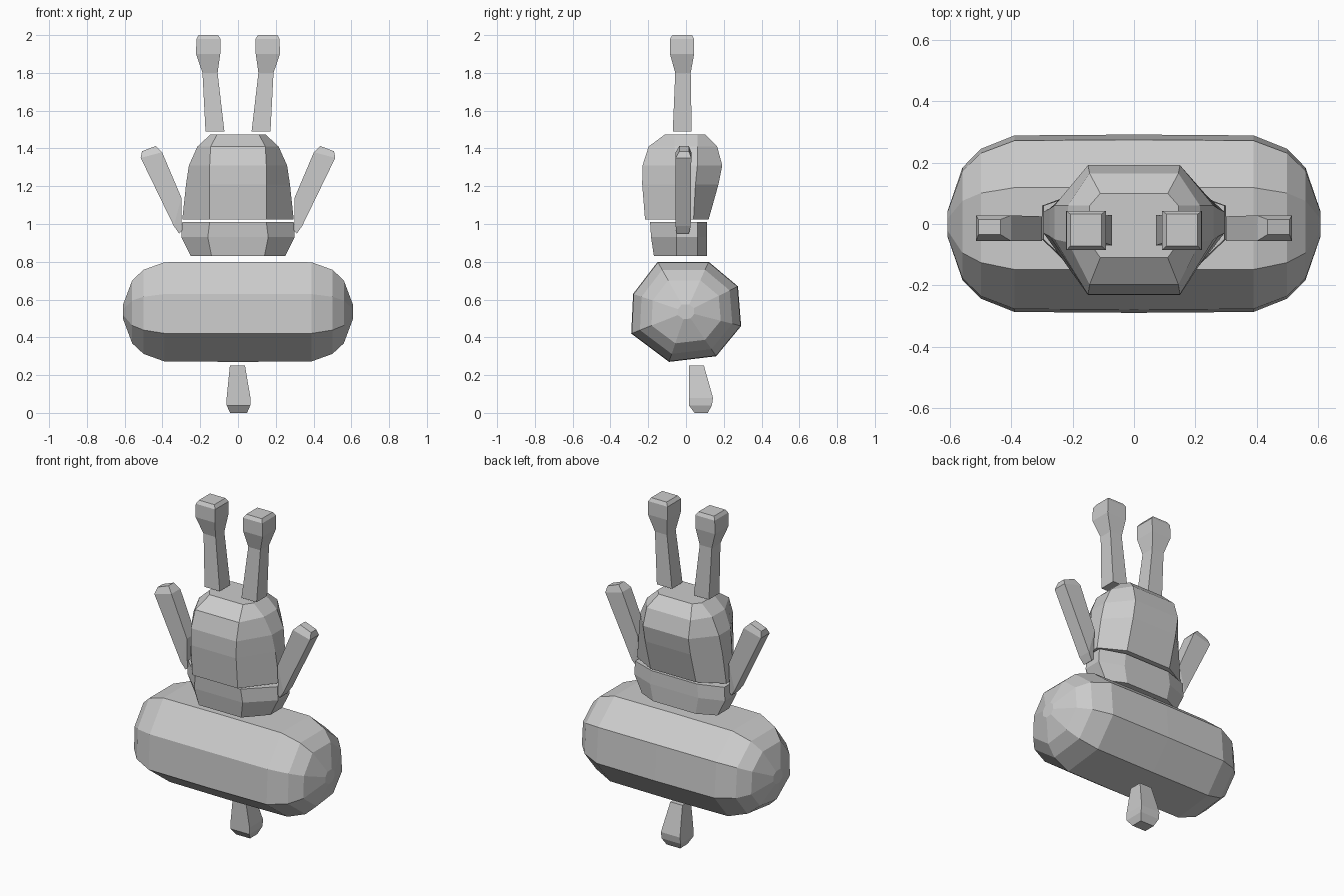
import bpy
import bmesh


def loft(name, rings):
    """Skin a stack of equal-length point rings and cap both ends."""
    bm = bmesh.new()
    loops = [[bm.verts.new(p) for p in ring] for ring in rings]
    n = len(loops[0])
    for a, b in zip(loops, loops[1:]):
        for i in range(n):
            j = (i + 1) % n
            bm.faces.new((a[i], a[j], b[j], b[i]))
    bm.faces.new(loops[0][::-1])
    bm.faces.new(loops[-1])
    bmesh.ops.recalc_face_normals(bm, faces=bm.faces)
    mesh = bpy.data.meshes.new(name)
    bm.to_mesh(mesh)
    bm.free()
    obj = bpy.data.objects.new(name, mesh)
    bpy.context.collection.objects.link(obj)
    return obj


def box_ring(z, x0, x1, y0, y1):
    return [(x0, y0, z), (x1, y0, z), (x1, y1, z), (x0, y1, z)]


def head_ring(z, w, flat, front, back, s0, s1):
    """Eight-sided head section: wide flats front and back, narrow sides."""
    return [(-flat, front, z), (flat, front, z), (w, s0, z), (w, s1, z),
            (flat, back, z), (-flat, back, z), (-w, s1, z), (-w, s0, z)]


def mirrored_pair(name, rings):
    for side, s in (("right", 1), ("left", -1)):
        loft(f"{side}_{name}", [[(s * x, y, z) for x, y, z in r] for r in rings])


# Barrel body lying along x with rounded ends
section = [(-0.15, 0.80), (0.12, 0.80), (0.275, 0.67), (0.292, 0.46),
           (0.16, 0.30), (-0.09, 0.27), (-0.29, 0.42), (-0.28, 0.63)]
half = [(0.39, 0.99), (0.50, 0.84), (0.56, 0.63), (0.608, 0.15)]
stations = [(-x, s) for x, s in reversed(half)] + [(0, 1)] + half
loft("body", [[(x, y * s, 0.535 + (z - 0.535) * s) for y, z in section]
              for x, s in stations])

# Lower jaw
loft("jaw", [head_ring(0.83, 0.25, 0.14, -0.17, 0.11, -0.05, 0.06),
             head_ring(0.93, 0.30, 0.16, -0.185, 0.112, -0.05, 0.06),
             head_ring(1.01, 0.295, 0.15, -0.19, 0.11, -0.05, 0.06)])

# Upper head
loft("head", [head_ring(1.025, 0.295, 0.15, -0.217, 0.12, -0.03, 0.04),
              head_ring(1.21, 0.275, 0.15, -0.232, 0.172, -0.04, 0.05),
              head_ring(1.31, 0.26, 0.15, -0.23, 0.192, -0.05, 0.06),
              head_ring(1.41, 0.215, 0.145, -0.198, 0.165, -0.06, 0.06),
              head_ring(1.475, 0.145, 0.11, -0.11, 0.10, -0.06, 0.06)])

# Antennae: tapered square stem with a square bulb
mirrored_pair("antenna", [box_ring(1.49, 0.072, 0.172, -0.07, 0.03),
                          box_ring(1.80, 0.108, 0.188, -0.057, 0.025),
                          box_ring(1.90, 0.094, 0.222, -0.085, 0.043),
                          box_ring(1.98, 0.092, 0.22, -0.085, 0.043),
                          box_ring(2.00, 0.106, 0.208, -0.072, 0.032)])

# Raised arms: each row is inner x,z, outer x,z and front/back y
arm = [(0.300, 0.96, 0.312, 0.95, -0.05, 0.015),
       (0.300, 1.14, 0.340, 0.99, -0.055, 0.025),
       (0.402, 1.38, 0.515, 1.35, -0.055, 0.028),
       (0.435, 1.413, 0.508, 1.385, -0.035, 0.015)]
mirrored_pair("arm", [[(xi, f, zi), (xo, f, zo), (xo, b, zo), (xi, b, zi)]
                      for xi, zi, xo, zo, f, b in arm])

# Single foot below the body
loft("foot", [box_ring(0.00, -0.042, 0.048, 0.045, 0.115),
              box_ring(0.04, -0.06, 0.065, 0.015, 0.137),
              box_ring(0.08, -0.06, 0.066, 0.015, 0.143),
              box_ring(0.25, -0.043, 0.037, 0.015, 0.095)])
